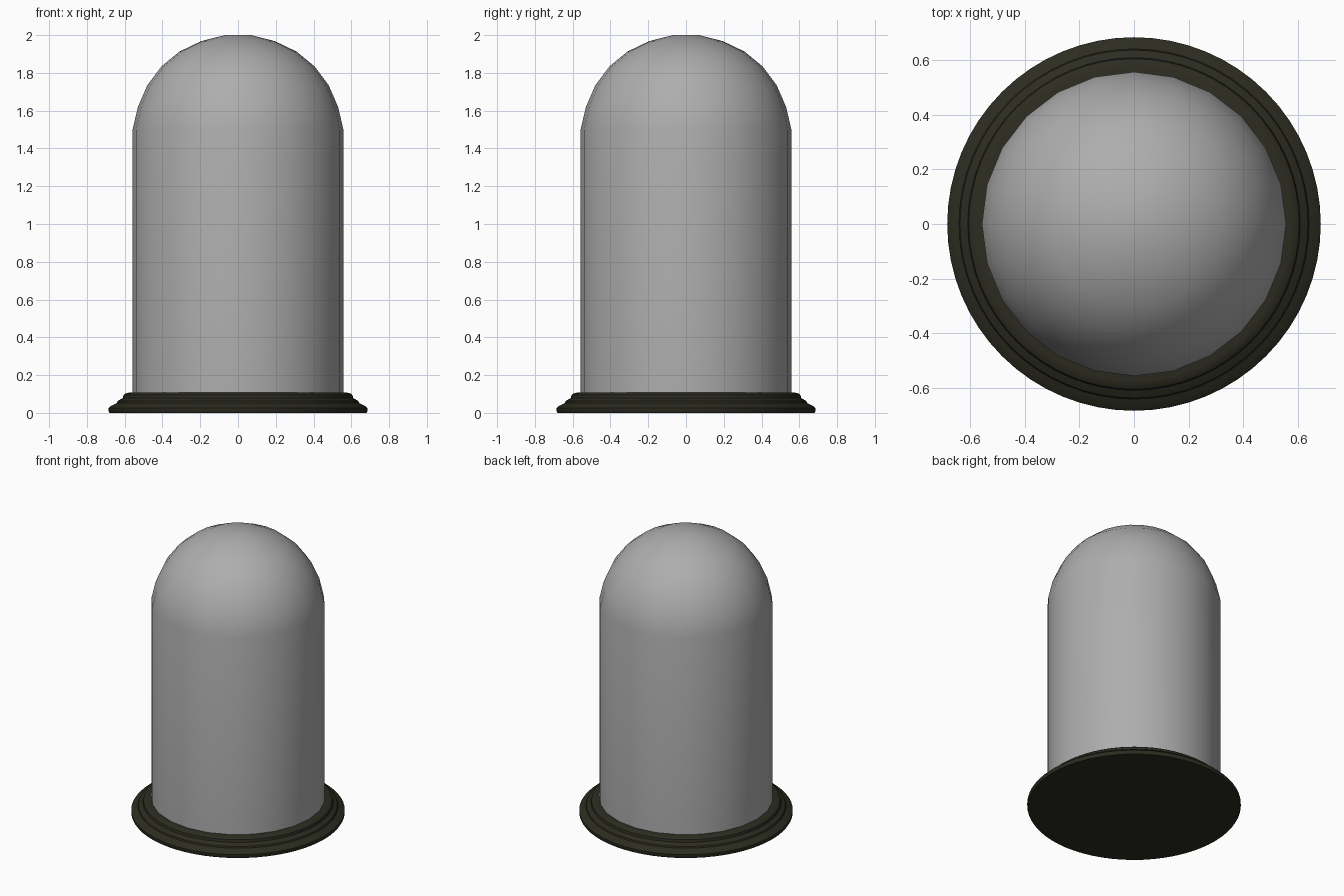
import bpy
import bmesh
from math import cos, sin, tau

cube = bpy.data.objects.get("Cube")
if cube:
    bpy.data.objects.remove(cube, do_unlink=True)


def material(name, rgb):
    mat = bpy.data.materials.new(name)
    mat.use_nodes = True
    mat.diffuse_color = (*rgb, 1)
    mat.node_tree.nodes["Principled BSDF"].inputs["Base Color"].default_value = (*rgb, 1)
    return mat


def lathe(name, profile, segments, mat, angle):
    """Revolve (radius, height) points about z; zero radius closes to a pole."""
    bm = bmesh.new()
    rings = []
    for r, z in profile:
        count = segments if r > 0 else 1
        rings.append([bm.verts.new((r * cos(tau * i / segments), r * sin(tau * i / segments), z))
                      for i in range(count)])
    for low, high in zip(rings, rings[1:]):
        for i in range(segments):
            j = i + 1
            corners = [low[i % len(low)], low[j % len(low)],
                       high[j % len(high)], high[i % len(high)]]
            bm.faces.new(list(dict.fromkeys(corners)))
    bmesh.ops.recalc_face_normals(bm, faces=bm.faces)
    mesh = bpy.data.meshes.new(name)
    bm.to_mesh(mesh)
    bm.free()
    mesh.materials.append(mat)
    obj = bpy.data.objects.new(name, mesh)
    bpy.context.collection.objects.link(obj)
    bpy.ops.object.select_all(action="DESELECT")
    obj.select_set(True)
    bpy.context.view_layer.objects.active = obj
    bpy.ops.object.shade_smooth_by_angle(angle=angle)
    return obj


glass = material("pale_grey_glass", (0.42, 0.42, 0.42))
wood = material("dark_olive_wood", (0.025, 0.025, 0.015))

# Round base with a stepped, moulded rim
lathe("base", [(0, 0), (0.68, 0), (0.685, 0.008), (0.685, 0.026), (0.675, 0.035),
               (0.655, 0.045), (0.642, 0.052), (0.638, 0.062), (0.625, 0.07),
               (0.61, 0.078), (0.606, 0.095), (0.595, 0.103), (0.575, 0.108),
               (0, 0.108)], 64, wood, 0.6)

# Bell-shaped cover: straight wall and rounded crown
lathe("dome_cover", [(0.558, 0.1), (0.558, 1.5), (0.53, 1.62), (0.48, 1.735),
                     (0.405, 1.835), (0.31, 1.913), (0.195, 1.968), (0.07, 2.0),
                     (0, 2.0)], 24, glass, 0.7)
